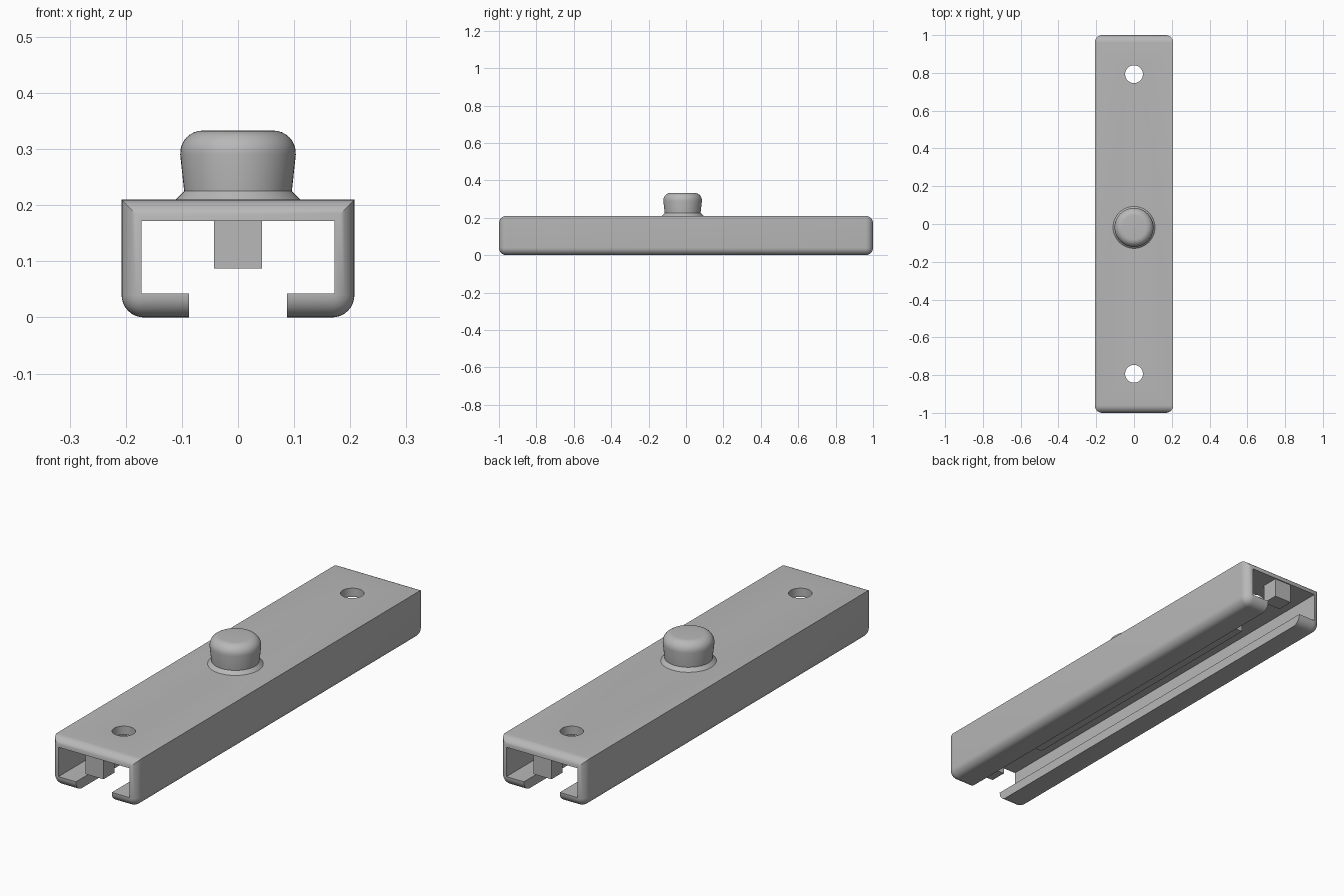
import bpy
import bmesh
import math
from mathutils import Matrix, Vector

old = bpy.data.objects.get("Cube")
if old:
    bpy.data.objects.remove(old, do_unlink=True)

WIDTH, HEIGHT, LENGTH = 0.415, 0.21, 2.0
FILLET = 0.04

grey = bpy.data.materials.new("plain grey")
grey.use_nodes = True
grey.diffuse_color = (0.48, 0.48, 0.48, 1)
grey.node_tree.nodes["Principled BSDF"].inputs["Base Color"].default_value = (0.48, 0.48, 0.48, 1)


def finish(bm, name):
    bmesh.ops.recalc_face_normals(bm, faces=bm.faces)
    mesh = bpy.data.meshes.new(name)
    bm.to_mesh(mesh)
    bm.free()
    mesh.materials.append(grey)
    obj = bpy.data.objects.new(name, mesh)
    bpy.context.collection.objects.link(obj)
    return obj


def box_bm(low, high):
    low, high = Vector(low), Vector(high)
    bm = bmesh.new()
    size = high - low
    bmesh.ops.create_cube(bm, size=1, matrix=Matrix.Translation((low + high) / 2)
                          @ Matrix.Diagonal((size.x, size.y, size.z, 1)))
    return bm


def box(name, low, high):
    return finish(box_bm(low, high), name)


def cylinder(name, radius, centre, depth):
    bm = bmesh.new()
    bmesh.ops.create_cone(bm, cap_ends=True, segments=40, radius1=radius, radius2=radius,
                          depth=depth, matrix=Matrix.Translation(centre))
    return finish(bm, name)


def smooth(obj):
    bpy.ops.object.select_all(action='DESELECT')
    obj.select_set(True)
    bpy.context.view_layer.objects.active = obj
    bpy.ops.object.shade_smooth_by_angle(angle=math.radians(30))


# Channel: block rounded everywhere except along its two long top edges
bm = box_bm((-WIDTH / 2, -LENGTH / 2, 0), (WIDTH / 2, LENGTH / 2, HEIGHT))
rounded = [e for e in bm.edges
           if not all(v.co.z > 0.1 for v in e.verts)
           or abs(e.verts[0].co.y - e.verts[1].co.y) < 0.1]
bmesh.ops.bevel(bm, geom=rounded, offset=FILLET, offset_type='OFFSET',
                segments=8, profile=0.5, affect='EDGES')
channel = finish(bm, "channel")

# Hollow, bottom slot and screw holes
cutters = [
    box("hollow_cutter", (-0.172, -1.2, 0.043), (0.172, 1.2, 0.172)),
    box("slot_cutter", (-0.087, -1.2, -0.1), (0.087, 1.2, 0.1)),
]
for end in (-1, 1):
    cutters.append(cylinder("hole_cutter", 0.047, (0, end * 0.793, 0.2), 0.2))
for cutter in cutters:
    cutter.hide_render = True
    mod = channel.modifiers.new("cut", 'BOOLEAN')
    mod.operation = 'DIFFERENCE'
    mod.solver = 'EXACT'
    mod.object = cutter
bpy.context.view_layer.update()
cut_mesh = bpy.data.meshes.new_from_object(
    channel.evaluated_get(bpy.context.evaluated_depsgraph_get()))
channel.modifiers.clear()
channel.data = cut_mesh
for cutter in cutters:
    bpy.data.objects.remove(cutter, do_unlink=True)
smooth(channel)

# Central rib under the top, interrupted around the screw holes
box("middle_rib", (-0.043, -0.67, 0.087), (0.043, 0.67, 0.175))
box("front_rib_end", (-0.043, -0.995, 0.087), (0.043, -0.92, 0.175))
box("back_rib_end", (-0.043, 0.92, 0.087), (0.043, 0.995, 0.175))

# Push button: flared collar, tapered body and rounded rim
profile = [(0, 0.2), (0.112, 0.2), (0.112, 0.209), (0.096, 0.225), (0.103, 0.29)]
for i in range(1, 9):
    a = math.radians(90 * i / 8)
    profile.append((0.063 + 0.04 * math.cos(a), 0.293 + 0.04 * math.sin(a)))
profile.append((0, 0.333))
bm = bmesh.new()
verts = [bm.verts.new((r, 0, z)) for r, z in profile]
edges = [bm.edges.new(pair) for pair in zip(verts, verts[1:])]
bmesh.ops.spin(bm, geom=verts + edges, cent=(0, 0, 0), axis=(0, 0, 1),
               angle=math.tau, steps=48)
bmesh.ops.remove_doubles(bm, verts=bm.verts, dist=0.0001)
bmesh.ops.translate(bm, verts=bm.verts, vec=(0, -0.018, 0))
smooth(finish(bm, "push_button"))
